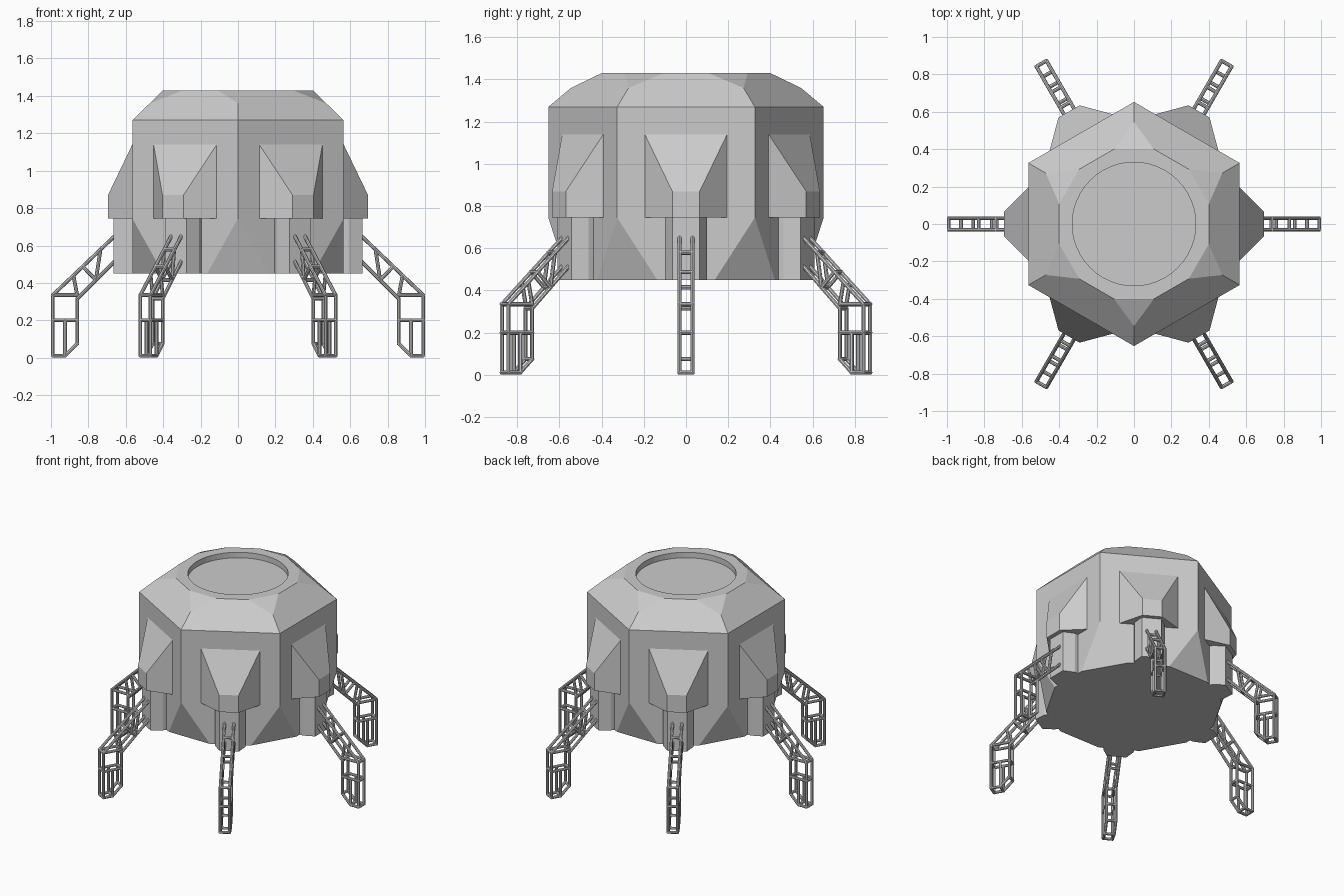
import bpy, bmesh, math
from mathutils import Vector, Matrix

if "Cube" in bpy.data.objects:
    bpy.data.objects.remove(bpy.data.objects["Cube"])

C30 = math.cos(math.radians(30))
AP = 0.565                      # distance from axis to each hull side


def finish(bm, name):
    me = bpy.data.meshes.new(name)
    bm.to_mesh(me)
    bm.free()
    ob = bpy.data.objects.new(name, me)
    bpy.context.collection.objects.link(ob)
    return ob


def hull(points, name):
    """Convex solid around the points, with coplanar triangles merged."""
    bm = bmesh.new()
    for p in points:
        bm.verts.new(p)
    res = bmesh.ops.convex_hull(bm, input=bm.verts[:])
    junk = {v for v in res["geom_interior"] if isinstance(v, bmesh.types.BMVert)}
    bmesh.ops.delete(bm, geom=list(junk), context='VERTS')
    bmesh.ops.dissolve_limit(bm, angle_limit=0.03, verts=bm.verts[:], edges=bm.edges[:])
    bmesh.ops.recalc_face_normals(bm, faces=bm.faces[:])
    return finish(bm, name)


def six(ob):
    """Repeat an object around the vertical axis, one per hull side."""
    base = ob.name
    for k in range(6):
        o = ob if k == 0 else bpy.data.objects.new(f"{base}_{k + 1}", ob.data)
        if k:
            bpy.context.collection.objects.link(o)
        o.rotation_euler.z = math.radians(60 * k)


# hull: hexagonal capsule with clipped lower corners and a chamfered roof
pts = []
zr = 1.36
ridge = (AP - (zr - 1.27) * 0.165 / 0.16) / C30
half = 0.4 * math.tan(math.radians(15))
for k in range(6):
    rot = Matrix.Rotation(math.radians(30 + 60 * k), 3, 'Z')
    R = AP / C30
    local = [(R, 0, 0.745), (R, 0, 1.27), (ridge, 0, zr)]
    for s in (-1, 1):
        local += [(R - 0.095, s * 0.095 / math.tan(math.radians(30)), z) for z in (0.45, 0.62)]
        local.append((0.4, s * half, 1.43))
    pts += [rot @ Vector(p) for p in local]
body = hull(pts, "capsule_body")

# shallow round hatch recess in the roof
bm = bmesh.new()
bmesh.ops.create_cone(bm, cap_ends=True, segments=48, radius1=0.33, radius2=0.33,
                      depth=0.2, matrix=Matrix.Translation((0, 0, 1.49)))
cutter = finish(bm, "hatch_cutter")
cutter.hide_render = True
cutter.hide_set(True)
mod = body.modifiers.new("hatch_recess", 'BOOLEAN')
mod.operation = 'DIFFERENCE'
mod.solver = 'EXACT'
mod.object = cutter
bpy.context.view_layer.objects.active = body
bpy.ops.object.modifier_apply(modifier=mod.name)
bpy.data.objects.remove(cutter)

# wedge-shaped pods over each leg
pod = []
for s in (-1, 1):
    pod += [(AP - 0.01, s * 0.195, 0.745), (AP - 0.01, s * 0.195, 1.14),
            (AP, s * 0.195, 0.745), (AP, s * 0.195, 1.14),
            (0.695, s * 0.065, 0.745), (0.695, s * 0.065, 0.87)]
six(hull(pod, "side_pod"))

# leg mounting columns below the pods
col = [(x, s * w, z) for x, w in ((0.55, 0.1), (0.59, 0.1), (0.665, 0.065))
       for s in (-1, 1) for z in (0.45, 0.75)]
six(hull(col, "leg_mount"))

# truss legs: two flat frames joined by cross bars
RAD, HW = 0.010, 0.031
outline = [(0.655, 0.655), (0.99, 0.335), (0.99, 0.011), (0.925, 0.011),
           (0.86, 0.075), (0.86, 0.315), (0.655, 0.52)]
braces = [((0.99, 0.335), (0.86, 0.335)), ((0.99, 0.2), (0.86, 0.2)),
          ((0.925, 0.2), (0.925, 0.011)), ((0.83, 0.488), (0.76, 0.415)),
          ((0.735, 0.579), (0.76, 0.415)), ((0.88, 0.44), (0.86, 0.335))]
bm = bmesh.new()


def bar(a, b):
    a, b = Vector(a), Vector(b)
    d = b - a
    m = Matrix.Translation((a + b) / 2) @ d.to_track_quat('Z', 'Y').to_matrix().to_4x4()
    bmesh.ops.create_cone(bm, cap_ends=True, segments=8, radius1=RAD, radius2=RAD,
                          depth=d.length + RAD * 0.8, matrix=m)


frame = list(zip(outline, outline[1:])) + braces
for (x1, z1), (x2, z2) in frame:
    for s in (-HW, HW):
        bar((x1, s, z1), (x2, s, z2))
nodes = outline + [(0.86, 0.2), (0.99, 0.2), (0.83, 0.488), (0.76, 0.415), (0.735, 0.579)]
for x, z in nodes:
    bar((x, -HW, z), (x, HW, z))
six(finish(bm, "truss_leg"))
